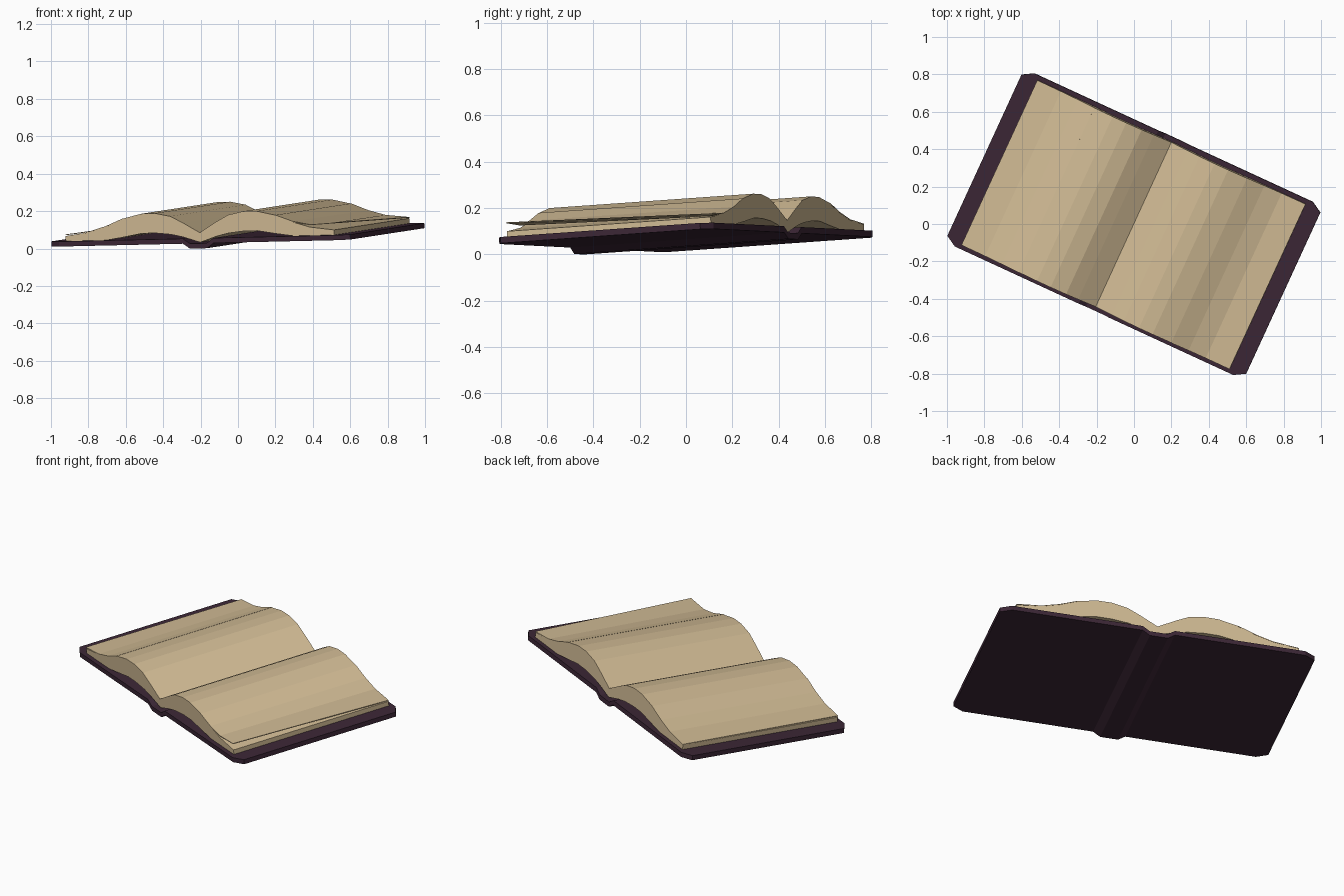
import bpy
from math import radians, atan
from mathutils import Matrix

if "Cube" in bpy.data.objects:
    bpy.data.objects.remove(bpy.data.objects["Cube"])


def material(name, rgb):
    m = bpy.data.materials.new(name)
    m.diffuse_color = (*rgb, 1)
    m.use_nodes = True
    m.node_tree.nodes["Principled BSDF"].inputs["Base Color"].default_value = m.diffuse_color
    return m


PAPER = material("paper", (0.64, 0.50, 0.30))
LEATHER = material("leather", (0.045, 0.02, 0.037))

# Whole book is turned about z and tipped slightly up towards its back
POSE = (Matrix.Translation((0, 0, 0.06)) @ Matrix.Rotation(radians(-24.7), 4, 'Z')
        @ Matrix.Rotation(atan(0.064), 4, 'X') @ Matrix.Rotation(-atan(0.021), 4, 'Y'))


def loft(name, sections, mat):
    """Closed box-like strip; each section is (u, bottom, top, half length, front lift, back lift)."""
    verts, faces = [], []
    for u, lo, hi, v, front, back in sorted(sections):
        verts += [(u, -v, lo + front), (u, v, lo + back), (u, v, hi + back), (u, -v, hi + front)]
    n = len(sections)
    for i in range(n - 1):
        a, b = 4 * i, 4 * i + 4
        for j in range(4):
            k = (j + 1) % 4
            faces.append((a + j, a + k, b + k, b + j))
    faces += [(3, 2, 1, 0), tuple(range(4 * n - 4, 4 * n))]
    me = bpy.data.meshes.new(name)
    me.from_pydata(verts, [], faces)
    me.materials.append(mat)
    ob = bpy.data.objects.new(name, me)
    bpy.context.collection.objects.link(ob)
    ob.matrix_world = POSE
    return ob


# Cover: two boards with clipped corners and a dropped spine
half = [(0.05, -0.027, 0.0, 0.51), (0.09, 0.0, 0.027, 0.51),
        (0.82, 0.0, 0.027, 0.51), (0.88, 0.0, 0.027, 0.475)]
loft("cover", [(s * u, lo, hi, v, 0, 0) for s in (-1, 1) for u, lo, hi, v in half], LEATHER)

# Page blocks: arched stacks meeting in a crease
PAGE = [(0.0, 0.004, 0.056), (0.10, 0.035, 0.112), (0.17, 0.050, 0.147),
        (0.26, 0.059, 0.165), (0.34, 0.059, 0.164), (0.45, 0.041, 0.140),
        (0.55, 0.027, 0.101), (0.65, 0.026, 0.072), (0.79, 0.026, 0.054)]

for side, s, front, back in (("left", -1, 0.008, 0.003), ("right", 1, 0.038, 0.006)):
    loft(side + "_pages", [(s * u, lo, hi, 0.485, 0, 0) for u, lo, hi in PAGE], PAPER)
    # Loose top sheet, curling up at the front outer corner
    sheet = []
    for u, _, hi in PAGE[5:]:
        t = ((u - 0.45) / 0.34) ** 2
        sheet.append((s * u, hi - 0.003, hi + 0.001, 0.486, front * t, back * t))
    loft(side + "_loose_sheet", sheet, PAPER)

# Consistent outward normals
import bmesh
for ob in bpy.context.collection.objects:
    bm = bmesh.new()
    bm.from_mesh(ob.data)
    bmesh.ops.recalc_face_normals(bm, faces=bm.faces)
    bm.to_mesh(ob.data)
    bm.free()
